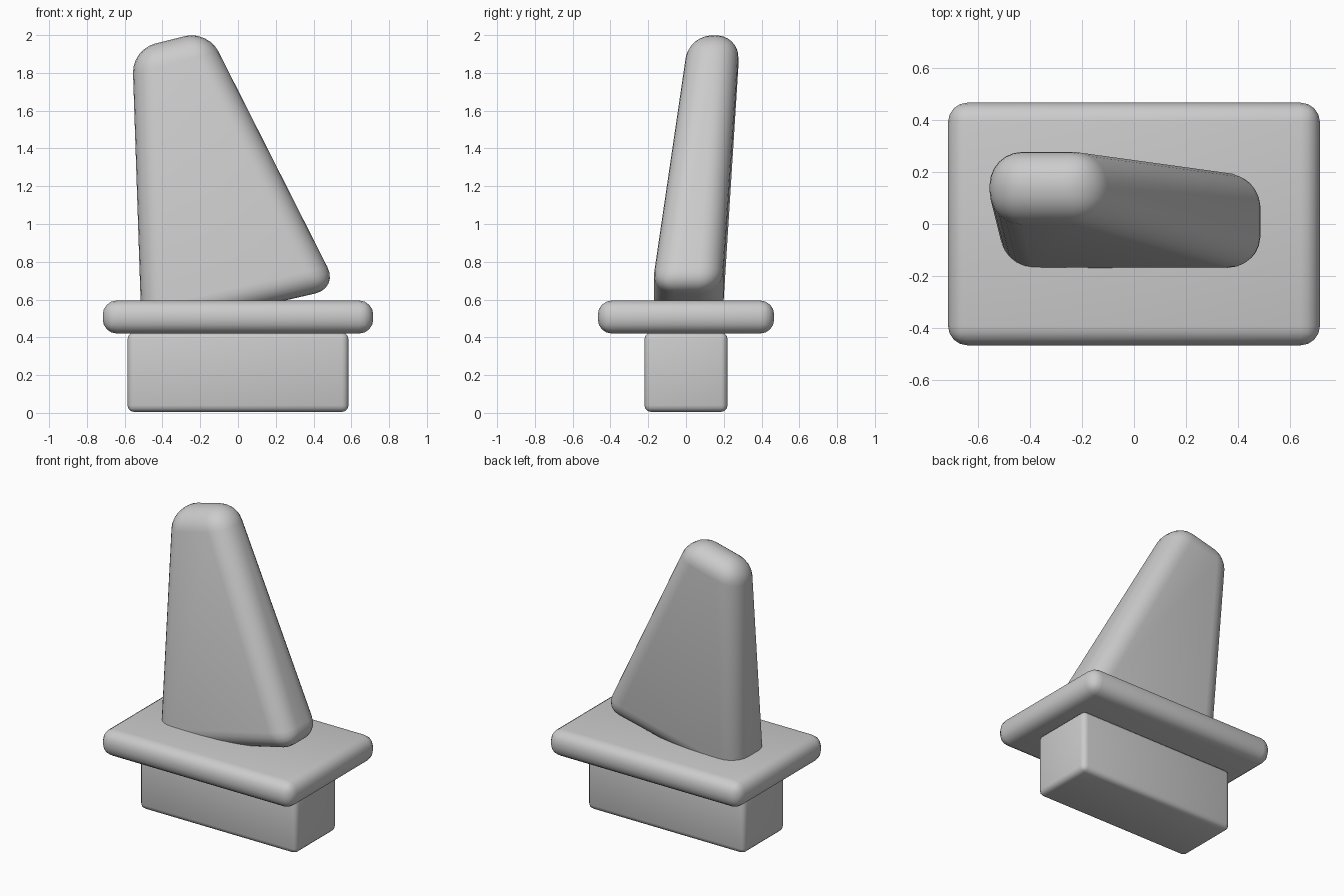
import bpy
import bmesh
import math

cube = bpy.data.objects.get("Cube")
if cube:
    bpy.data.objects.remove(cube, do_unlink=True)

# Single grey plastic colour
grey = bpy.data.materials.new("plain grey")
grey.use_nodes = True
colour = (0.6, 0.6, 0.6, 1)
grey.diffuse_color = colour
grey.node_tree.nodes["Principled BSDF"].inputs["Base Color"].default_value = colour


def rounded_block(name, bottom, top, radius, segments):
    """Hexahedron from two four-point loops, with every edge rounded."""
    bm = bmesh.new()
    low = [bm.verts.new(p) for p in bottom]
    high = [bm.verts.new(p) for p in top]
    bm.faces.new(low[::-1])
    bm.faces.new(high)
    for i in range(4):
        j = (i + 1) % 4
        bm.faces.new((low[i], low[j], high[j], high[i]))
    mesh = bpy.data.meshes.new(name)
    bm.to_mesh(mesh)
    bm.free()
    mesh.materials.append(grey)
    obj = bpy.data.objects.new(name, mesh)
    bpy.context.collection.objects.link(obj)
    bevel = obj.modifiers.new("rounding", 'BEVEL')
    bevel.width = radius
    bevel.segments = segments
    bevel.limit_method = 'NONE'
    bevel.use_clamp_overlap = False
    bpy.ops.object.select_all(action='DESELECT')
    obj.select_set(True)
    bpy.context.view_layer.objects.active = obj
    bpy.ops.object.modifier_apply(modifier=bevel.name)
    bpy.ops.object.shade_smooth_by_angle(angle=math.radians(40))
    return obj


def loop(left, right, front, back, z_left, z_right):
    """Four corners, anticlockwise from above, with a sideways tilt."""
    return [(left, front, z_left), (right, front, z_right),
            (right, back, z_right), (left, back, z_left)]


def box(name, x, y, z0, z1, radius, segments):
    return rounded_block(name, loop(-x, x, -y, y, z0, z0),
                         loop(-x, x, -y, y, z1, z1), radius, segments)


# Base block and flange plate
box("base_block", 0.585, 0.22, 0.005, 0.425, 0.035, 3)
box("flange_plate", 0.716, 0.467, 0.42, 0.595, 0.075, 4)

# Leaning, tapered fin with tilted ends
rounded_block("leaning_fin",
              loop(-0.51, 0.53, -0.185, 0.19, 0.42, 0.66),
              loop(-0.56, -0.16, 0.015, 0.285, 1.925, 2.025), 0.125, 6)
